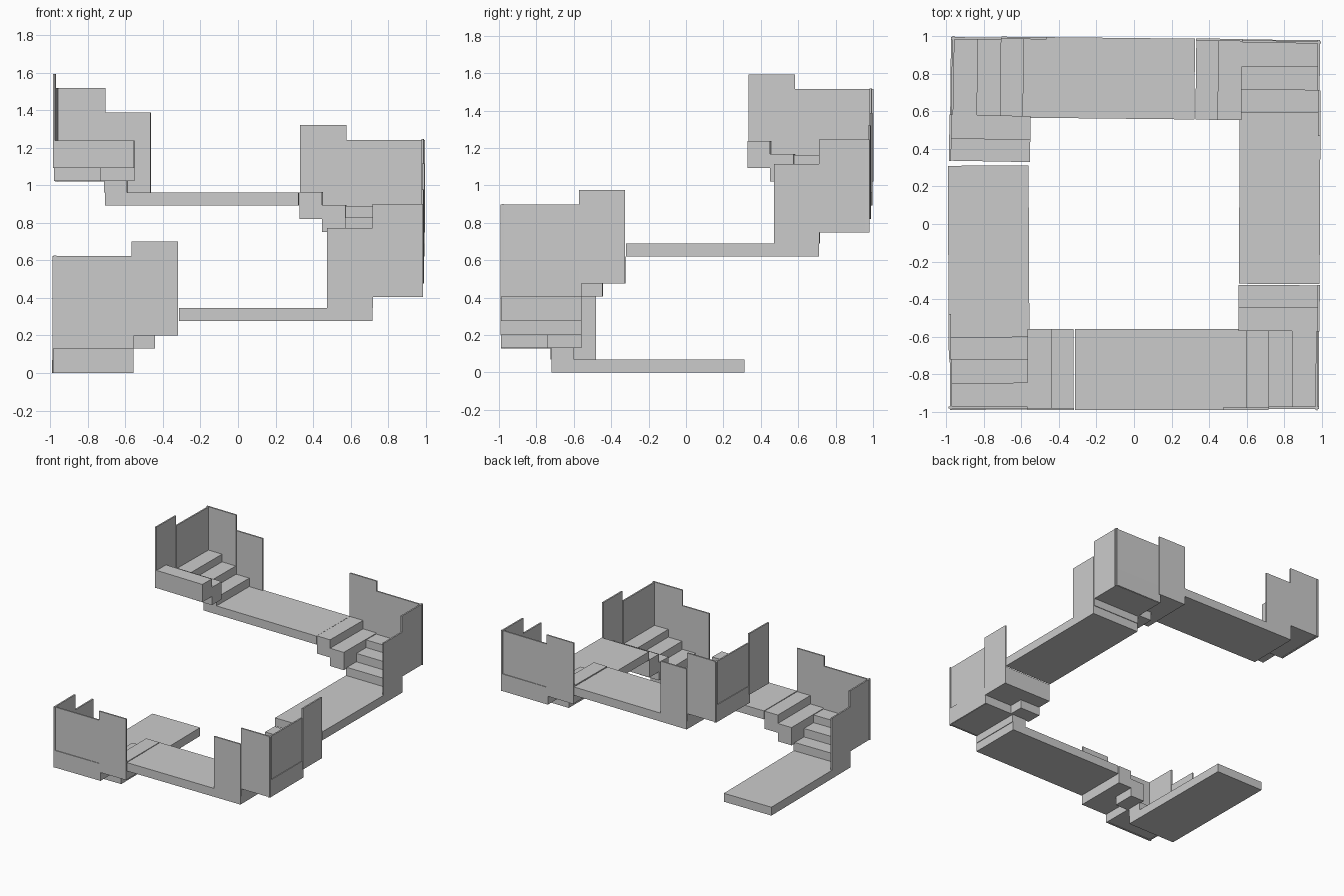
import bpy
import bmesh
from math import radians
from mathutils import Matrix

if "Cube" in bpy.data.objects:
    bpy.data.objects.remove(bpy.data.objects["Cube"])

RISE = 0.069
BASES = [0.0, 0.276, 0.62, 0.892]      # underside height of each landing slab


def box(name, x, y, z, spin, base):
    """Axis-aligned box in the left-leg frame, turned about the centre and lifted."""
    bm = bmesh.new()
    size = Matrix.Diagonal((x[1] - x[0], y[1] - y[0], z[1] - z[0], 1))
    mid = Matrix.Translation((sum(x) / 2, sum(y) / 2, sum(z) / 2 + base))
    bmesh.ops.create_cube(bm, size=1, matrix=Matrix.Rotation(radians(spin), 4, 'Z') @ mid @ size)
    mesh = bpy.data.meshes.new(name)
    bm.to_mesh(mesh)
    bm.free()
    bpy.context.collection.objects.link(bpy.data.objects.new(name, mesh))


IN, OUT = -0.56, -0.985                # inner and outer edge of the walkway
for i, base in enumerate(BASES):
    spin = 90 * i + 0.3 - 0.3 * i      # the spiral drifts slightly each turn
    n = f"_{i + 1}"

    # straight landing slab
    box("landing" + n, (-0.99, IN), (-0.715, 0.315), (0, RISE), spin, base)

    # three steps climbing into the corner
    box("entry_step_low" + n, (OUT, IN), (-0.72, -0.597), (RISE, 2 * RISE), spin, base)
    box("entry_step_mid" + n, (OUT, IN), (-0.845, -0.717), (0.13, 3 * RISE), spin, base)
    box("entry_step_top" + n, (OUT, IN), (OUT, -0.842), (0.13, 0.27), spin, base)

    # outer wall panels beside the entry steps
    box("entry_wall_low" + n, (-0.99, -0.978), (-0.715, -0.475), (0, 0.495), spin, base)
    box("entry_wall_high" + n, (-0.985, -0.973), (-0.985, -0.715), (0.128, 0.625), spin, base)

    # two steps leaving the corner along the next side
    out = spin - 0.4
    box("exit_step_low" + n, (-0.565, -0.44), (OUT, IN), (0.2, 4 * RISE), out, base)
    box("exit_step_support" + n, (-0.565, -0.44), (-0.74, IN), (0.13, 0.205), out, base)
    box("exit_step_high" + n, (-0.44, -0.32), (OUT, IN), (0.2, 5 * RISE), out, base)

    # outer wall panels beside the exit steps
    box("exit_wall_low" + n, (-0.985, -0.565), (-0.985, -0.973), (0.128, 0.622), out, base)
    box("exit_wall_high" + n, (-0.565, -0.318), (-0.992, -0.98), (0.2, 0.7), out, base)
